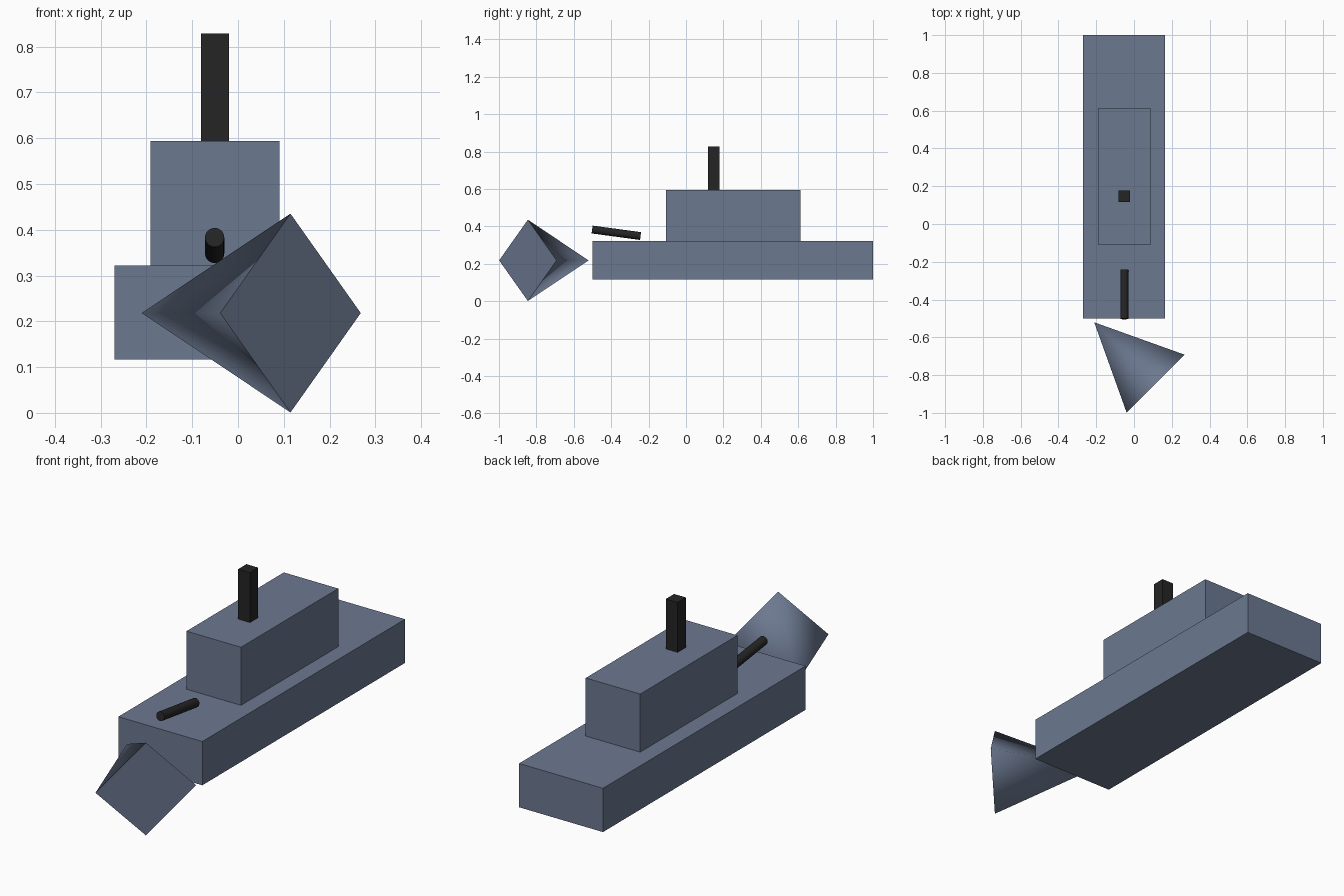
import bpy
import bmesh
from math import radians
from mathutils import Matrix, Vector

cube = bpy.data.objects.get("Cube")
if cube:
    bpy.data.objects.remove(cube, do_unlink=True)


def make_material(name, rgb):
    mat = bpy.data.materials.new(name)
    mat.use_nodes = True
    mat.diffuse_color = (*rgb, 1)
    mat.node_tree.nodes["Principled BSDF"].inputs["Base Color"].default_value = (*rgb, 1)
    return mat


slate = make_material("slate_blue", (0.15, 0.19, 0.28))
black = make_material("soft_black", (0.018, 0.018, 0.018))


def finish(name, bm, mat):
    mesh = bpy.data.meshes.new(name)
    bm.to_mesh(mesh)
    bm.free()
    mesh.materials.append(mat)
    obj = bpy.data.objects.new(name, mesh)
    bpy.context.collection.objects.link(obj)
    return obj


def box(name, low, high, mat):
    low, high = Vector(low), Vector(high)
    bm = bmesh.new()
    bmesh.ops.create_cube(bm, size=1, matrix=Matrix.Translation((low + high) / 2)
                          @ Matrix.Diagonal((*(high - low), 1)))
    return finish(name, bm, mat)


def cone(name, sides, r1, r2, depth, matrix, mat):
    """Cone or cylinder with smooth sides and flat caps."""
    bm = bmesh.new()
    bmesh.ops.create_cone(bm, cap_ends=True, segments=sides, radius1=r1,
                          radius2=r2, depth=depth)
    bmesh.ops.remove_doubles(bm, verts=bm.verts, dist=1e-5)
    for face in bm.faces:
        is_cap = abs(face.normal.z) > 0.9
        face.smooth = not is_cap
        if is_cap:
            for edge in face.edges:
                edge.smooth = False
    bm.transform(matrix)
    return finish(name, bm, mat)


# Hull, cabin and funnel: stacked boxes
box("hull", (-0.27, -0.5, 0.117), (0.165, 1.0, 0.322), slate)
box("cabin", (-0.191, -0.108, 0.322), (0.091, 0.612, 0.594), slate)
box("funnel", (-0.081, 0.117, 0.594), (-0.02, 0.178, 0.828), black)

# Four-sided bow cone, lying on its side and turned diagonally
turn = Matrix.Rotation(radians(45), 4, "Z") @ Matrix.Rotation(radians(-90), 4, "X")
cone("bow_cone", 4, 0.217, 0, 0.46,
     Matrix.Translation((-0.048, -0.683, 0.218)) @ turn, slate)

# Deck gun barrel, tilted up toward the bow
muzzle, breech = Vector((-0.051, -0.502, 0.383)), Vector((-0.051, -0.243, 0.348))
axis = muzzle - breech
cone("gun_barrel", 32, 0.021, 0.021, axis.length,
     Matrix.Translation((muzzle + breech) / 2)
     @ axis.to_track_quat("Z", "Y").to_matrix().to_4x4(), black)
